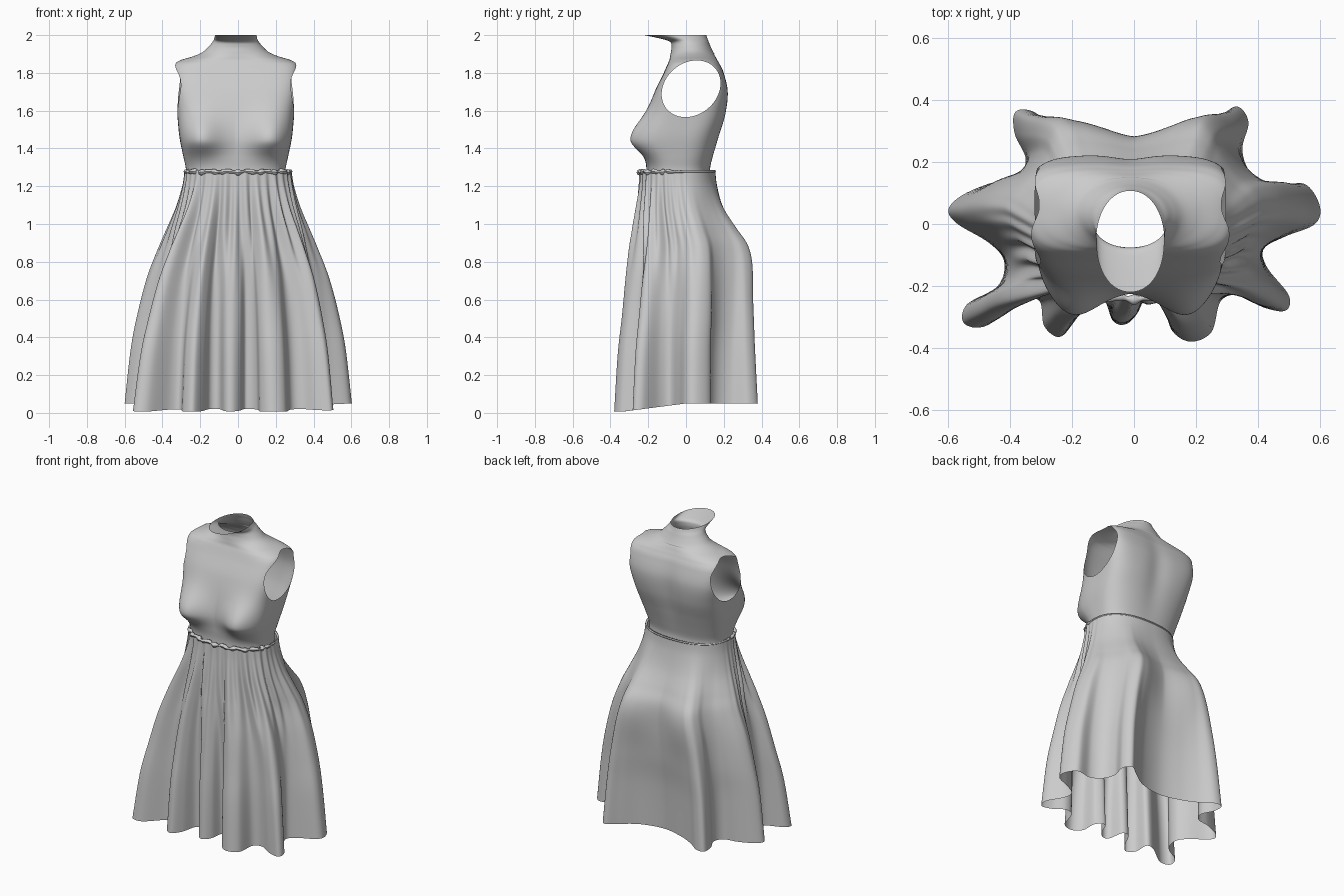
import bpy, bmesh, math
from mathutils import Vector

if "Cube" in bpy.data.objects:
    bpy.data.objects.remove(bpy.data.objects["Cube"])


def catmull(a, b, c, d, t):
    return tuple(0.5 * (2*q + (r-p)*t + (2*p-5*q+4*r-s)*t*t + (3*q-p-3*r+s)*t**3)
                 for p, q, r, s in zip(a, b, c, d))


def resample(pts, steps, closed=False):
    n, out = len(pts), []
    get = (lambda i: pts[i % n]) if closed else (lambda i: pts[max(0, min(n-1, i))])
    for i in range(n if closed else n-1):
        for k in range(steps):
            out.append(catmull(get(i-1), get(i), get(i+1), get(i+2), k/steps))
    return out if closed else out + [tuple(pts[-1])]


def ring_point(a, rx, yf, yb, power):
    """Point on a rounded-square oval spanning +-rx and yf..yb."""
    c, s = math.cos(a), math.sin(a)
    r = (abs(c)**power + abs(s)**power) ** (-1/power)
    return rx*c*r, (yf+yb)/2 + (yb-yf)/2*s*r


def loft(rows):
    bm = bmesh.new()
    vs = [[bm.verts.new(p) for p in row] for row in rows]
    n = len(rows[0])
    for r0, r1 in zip(vs, vs[1:]):
        for i in range(n):
            bm.faces.new((r0[i], r0[(i+1) % n], r1[(i+1) % n], r1[i]))
    bm.normal_update()
    return bm


def finish(name, bm):
    me = bpy.data.meshes.new(name)
    bm.to_mesh(me)
    bm.free()
    for p in me.polygons:
        p.use_smooth = True
    ob = bpy.data.objects.new(name, me)
    bpy.context.collection.objects.link(ob)
    return ob


def gauss(v, s):
    return math.exp(-(v/s)**2)


# Bodice: stacked rings (z, half width, front y, back y, squareness)
body_rings = [
    (1.255, .262, -.21, .13, 2.7), (1.30, .265, -.21, .13, 2.7),
    (1.36, .278, -.215, .145, 2.8), (1.46, .298, -.22, .175, 3.1),
    (1.58, .310, -.20, .21, 3.8), (1.70, .325, -.165, .222, 4.6),
    (1.80, .330, -.118, .20, 4.8), (1.845, .325, -.098, .18, 3.8),
    (1.868, .29, -.088, .168, 2.8), (1.888, .225, -.084, .158, 2.2),
    (1.91, .175, -.08, .145, 2.0), (1.94, .142, -.076, .13, 2.0),
    (1.965, .122, -.085, .12, 2.0), (1.98, .114, -.13, .114, 2.0),
    (2.0, .11, -.22, .107, 2.1)]
rows = []
for z, rx, yf, yb, pw in resample(body_rings, 10):
    row = []
    for i in range(220):
        a = 2*math.pi*i/220
        x, y = ring_point(a, rx, yf, yb, pw)
        if math.sin(a) < 0:   # bust
            bust = gauss(abs(x)-.195, .115) * gauss(z-1.445, .13 if z > 1.445 else .08)
            y -= .09 * bust * min(1, -2.2*math.sin(a))
        elif z < 1.9:         # spine hollow
            y -= .014 * gauss(x, .07) * gauss(z-1.62, .22)
        row.append((x - .012, y, z))
    rows.append(row)
bm = loft(rows)

# Armholes: delete a leaning oval on each side, then slide the rim onto the oval
CY, CZ, RY, RZ, LEAN = .027, 1.716, .153, .150, .2


def oval(co):
    y = co.y - CY - LEAN*(co.z-CZ)
    return (y/RY)**2 + ((co.z-CZ)/RZ)**2 - 1


bmesh.ops.delete(bm, context='FACES', geom=[
    f for f in bm.faces
    if abs(f.calc_center_median().x) > .18 and oval(f.calc_center_median()) < 0])
for v in bm.verts:
    if v.is_boundary and 1.5 < v.co.z < 1.92:
        for _ in range(3):
            dy = 2*(v.co.y - CY - LEAN*(v.co.z-CZ))/RY**2
            g = Vector((0, dy, 2*(v.co.z-CZ)/RZ**2 - LEAN*dy))
            g -= v.normal * v.normal.dot(g)
            step = g * (oval(v.co) / max(g.length_squared, 1e-4))
            if step.length > .006:
                step *= .006/step.length
            v.co -= step
finish("bodice", bm)

# Skirt hem outline seen from above, anticlockwise from the right
hem_pts = [
    (.585, .0), (.60, .06), (.55, .13), (.45, .12), (.38, .16), (.35, .24), (.37, .33),
    (.33, .38), (.26, .33), (.15, .26), (0, .23), (-.14, .26), (-.25, .31), (-.33, .365),
    (-.385, .36), (-.385, .29), (-.35, .21), (-.38, .15), (-.47, .13), (-.56, .09),
    (-.60, .045), (-.57, 0), (-.47, -.06), (-.42, -.12), (-.44, -.20), (-.54, -.26),
    (-.55, -.32), (-.48, -.33), (-.36, -.25), (-.305, -.25), (-.29, -.33), (-.24, -.365),
    (-.19, -.31), (-.15, -.23), (-.10, -.23), (-.07, -.31), (-.03, -.325), (.01, -.29),
    (.04, -.22), (.10, -.25), (.12, -.34), (.18, -.38), (.25, -.35), (.28, -.25),
    (.34, -.23), (.42, -.27), (.49, -.28), (.50, -.23), (.43, -.14), (.42, -.08), (.49, -.04)]
hem = resample(hem_pts, 8, True)
N = len(hem)

# Smoothed angle of every hem sample, so the folds merge evenly at the waist
ang = []
for x, y in hem:
    a = math.atan2(y/.30, x/.50)
    if ang:
        a += 2*math.pi * round((ang[-1]-a)/(2*math.pi))
    ang.append(a)
W = 16
theta = [sum(ang[(i+k) % N] + 2*math.pi*((i+k)//N) for k in range(-W, W+1)) / (2*W+1)
         for i in range(N)]

# Skirt levels: (height, half width, front y, back y, fold strength)
levels = [
    (1.285, .282, -.243, .155, 0), (1.20, .292, -.246, .165, .02),
    (1.08, .318, -.255, .198, .10), (.96, .355, -.264, .250, .22),
    (.86, .385, -.272, .290, .34), (.70, .43, -.282, .302, .50),
    (.50, .465, -.29, .300, .66), (.30, .485, -.297, .287, .83), (.0, .50, -.30, .28, 1)]
rows = []
for z, rx, yf, yb, w in resample(levels, 9):
    row = []
    for (hx, hy), a in zip(hem, theta):
        x, y = ring_point(a, rx, yf, yb, 2.35)
        ex, ey = ring_point(a, .50, -.30, .28, 2.35)
        front = max(0, min(1, .35 - 1.3*math.sin(a)))
        pleat = .011 * front * gauss(z-.98, .26) * (
            math.sin(34*a) + .6*math.sin(21*a + 1.3))
        x += w*(hx-ex) + pleat*math.cos(a)
        y += w*(hy-ey) + pleat*math.sin(a)
        if math.sin(a) > 0:   # seat
            y += .03 * gauss(abs(x)-.17, .13) * gauss(z-.80, .2)
        lift = min(.06, max(.008, .05 + .13*min(0, hy)))
        row.append((x, y, lift + z*(1.285-lift)/1.285))
    rows.append(row)
rows.reverse()
finish("skirt", loft(rows))

# Gathered waist edge: rolled tube, crinkled at the front and smooth at the back
rows = []
for j in range(9):
    b = 2*math.pi*j/8
    row = []
    for i in range(320):
        a = 2*math.pi*i/320
        front = max(0, min(1, .3 - 2*math.sin(a)))
        x, y = ring_point(a, .278, -.241, .151, 2.35)
        r = .007 + front*(.005 + .003*math.sin(27*a) + .002*math.sin(43*a))
        d = r*math.cos(b) + front*.004*math.sin(19*a)
        row.append((x + d*math.cos(a), y + d*math.sin(a),
                    1.276 + r*math.sin(b) + front*.003*math.sin(17*a)))
    rows.append(row)
finish("waist_ruffle", loft(rows))
